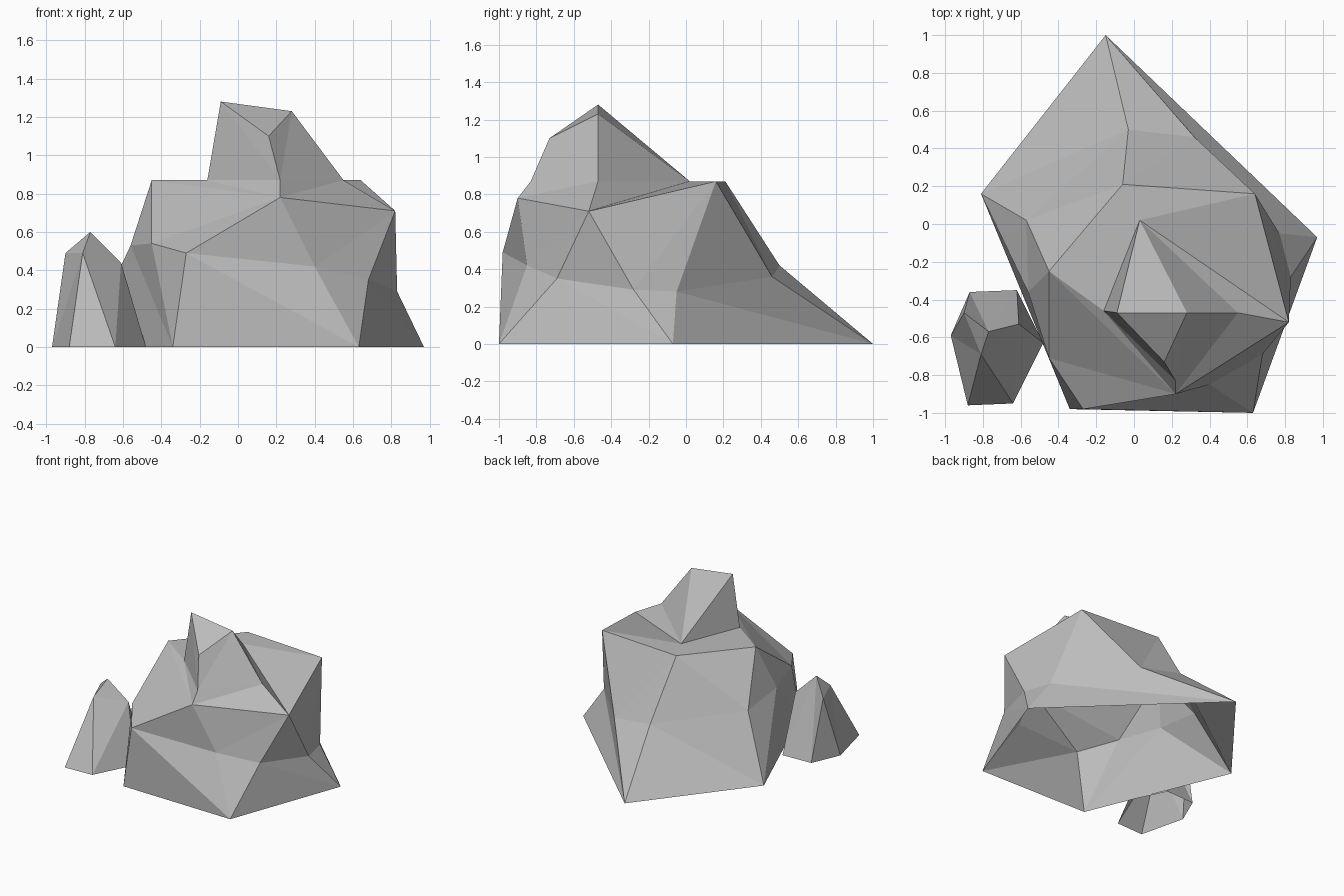
import bpy
import bmesh

# Remove the default cube only
default_cube = bpy.data.objects.get("Cube")
if default_cube:
    bpy.data.objects.remove(default_cube, do_unlink=True)

# Single stone colour
stone = bpy.data.materials.new("grey_stone")
stone.use_nodes = True
stone_colour = (0.5, 0.5, 0.5, 1)
stone.diffuse_color = stone_colour
shader = next(n for n in stone.node_tree.nodes if n.type == 'BSDF_PRINCIPLED')
shader.inputs["Base Color"].default_value = stone_colour
shader.inputs["Roughness"].default_value = 0.9


def add_ring(bm, points):
    """Create one counter-clockwise ring of corner vertices."""
    return [bm.verts.new(point) for point in points]


def bridge(bm, outer, inner, steps):
    """Stitch two rings with triangles; each step advances the outer or inner ring."""
    o = i = 0
    for step in steps:
        outer_vert = outer[o % len(outer)]
        inner_vert = inner[i % len(inner)]
        if step == "o":
            o += 1
            bm.faces.new((outer_vert, outer[o % len(outer)], inner_vert))
        else:
            i += 1
            bm.faces.new((outer_vert, inner[i % len(inner)], inner_vert))


def cap(bm, ring):
    """Close a ring with a fan of flat triangles."""
    for second, third in zip(ring[1:], ring[2:]):
        bm.faces.new((ring[0], second, third))


def build_rock(name, rings, step_patterns):
    """Stack faceted rings from the ground up and close the top; the underside is open."""
    bm = bmesh.new()
    layers = [add_ring(bm, points) for points in rings]
    for lower, upper, steps in zip(layers, layers[1:], step_patterns):
        bridge(bm, lower, upper, steps)
    cap(bm, layers[-1])
    mesh = bpy.data.meshes.new(name)
    bm.to_mesh(mesh)
    bm.free()
    mesh.materials.append(stone)
    rock = bpy.data.objects.new(name, mesh)
    bpy.context.collection.objects.link(rock)
    return rock


# Large boulder: footprint, jagged belt, shoulder, then the crag rising from it
footprint = [(-.34, -.98, 0), (.63, -1, 0), (.97, -.07, 0), (-.15, 1, 0), (-.81, .16, 0)]
belt = [
    (-.45, -.71, .54), (-.27, -.98, .49),
    (.4, -.85, .42), (.68, -.69, .35),
    (.83, -.28, .29), (.77, -.05, .28),
    (.32, .46, .36), (-.03, .5, .42),
    (-.57, .02, .49), (-.56, -.36, .53),
]
shoulder = [(-.45, -.25, .87), (.22, -.9, .78), (.82, -.52, .71), (.64, .16, .87), (-.06, .21, .87)]
crag_foot = [(-.16, -.46, .87), (.22, -.83, .87), (.55, -.47, .87), (.03, .02, .87)]
crag_crest = [(-.09, -.47, 1.28), (.16, -.73, 1.1), (.28, -.47, 1.23)]

build_rock(
    "large_boulder",
    [footprint, belt, shoulder, crag_foot, crag_crest],
    ["ioi" * len(footprint), "ioo" * len(shoulder), "oiioioooi", "oiiooio"],
)

# Small rock leaning beside the boulder
small_footprint = [
    (-.88, -.96, 0), (-.64, -.95, 0), (-.48, -.63, 0),
    (-.62, -.35, 0), (-.87, -.36, 0), (-.97, -.59, 0),
]
small_crown = [(-.81, -.69, .49), (-.61, -.53, .44), (-.77, -.57, .6), (-.9, -.47, .49)]

build_rock("small_rock", [small_footprint, small_crown], ["oiooioioio"])
